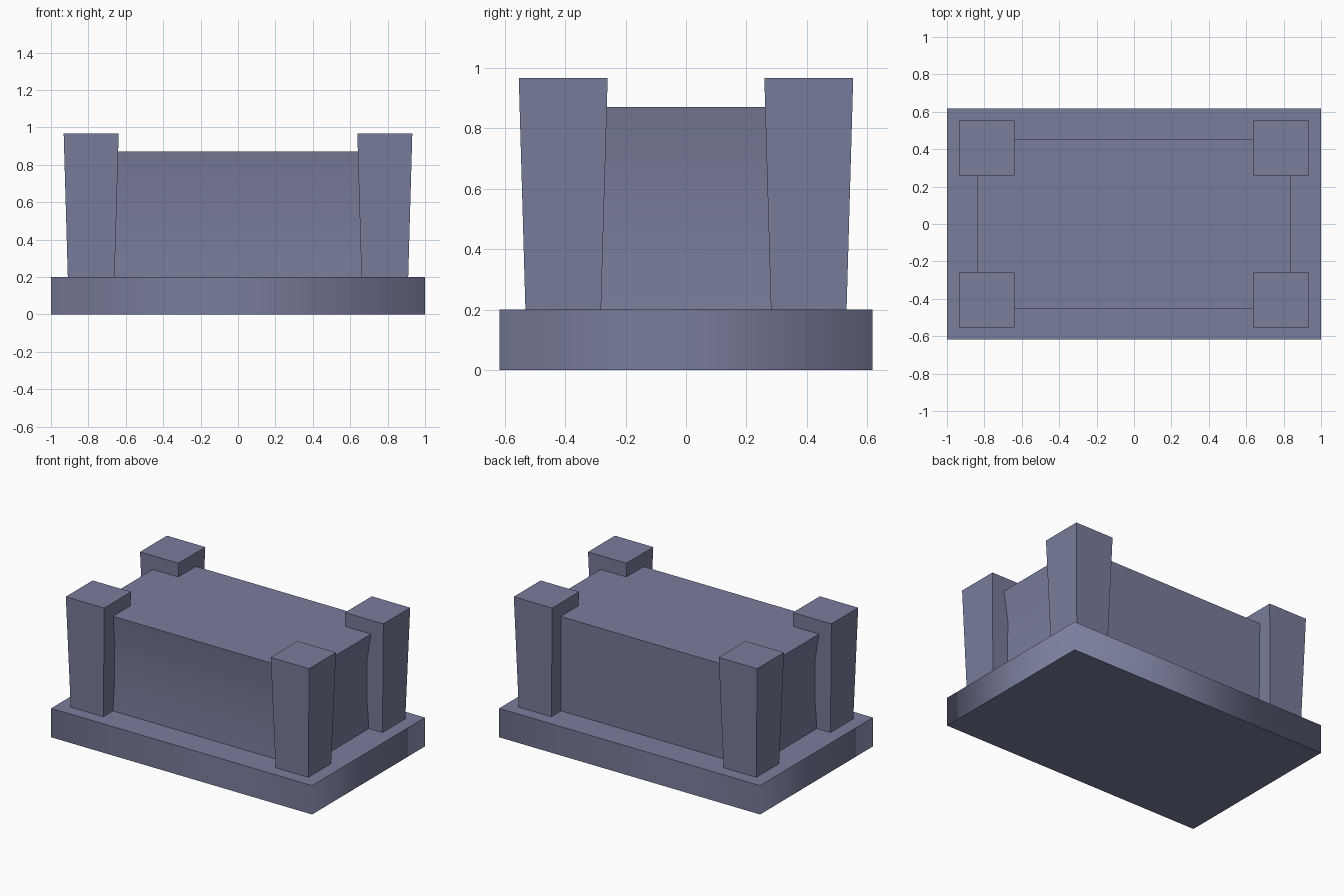
import bpy, bmesh

if "Cube" in bpy.data.objects:
    bpy.data.objects.remove(bpy.data.objects["Cube"])

slate = bpy.data.materials.new("slate_blue_grey")
slate.diffuse_color = (0.19, 0.205, 0.33, 1.0)
slate.use_nodes = True
slate.node_tree.nodes["Principled BSDF"].inputs["Base Color"].default_value = slate.diffuse_color


def stack(name, rings):
    """Closed solid from rectangular rings (z, x0, x1, y0, y1)."""
    bm = bmesh.new()
    loops = [[bm.verts.new(p) for p in ((x0, y0, z), (x1, y0, z), (x1, y1, z), (x0, y1, z))]
             for z, x0, x1, y0, y1 in rings]
    bm.faces.new(loops[0][::-1])
    bm.faces.new(loops[-1])
    for low, high in zip(loops, loops[1:]):
        for i in range(4):
            j = (i + 1) % 4
            bm.faces.new((low[i], low[j], high[j], high[i]))
    bmesh.ops.recalc_face_normals(bm, faces=bm.faces)
    mesh = bpy.data.meshes.new(name)
    bm.to_mesh(mesh)
    bm.free()
    mesh.materials.append(slate)
    obj = bpy.data.objects.new(name, mesh)
    bpy.context.collection.objects.link(obj)
    return obj


# Base slab: sides shaded as one band, top and bottom rims crisp
base = stack("base_slab", [(0, -1, 1, -0.617, 0.617), (0.2, -1, 1, -0.617, 0.617)])
for p in base.data.polygons:
    p.use_smooth = True
for e in base.data.edges:
    a, b = (base.data.vertices[v].co.z for v in e.vertices)
    e.use_edge_sharp = abs(a - b) < 1e-5

# Body block: slight flare, shallow waist on the front and ends, plain back
body = stack("body_block", [
    (0.20, -0.806, 0.806, -0.425, 0.424),
    (0.39, -0.796, 0.796, -0.418, 0.432),
    (0.67, -0.800, 0.800, -0.425, 0.445),
    (0.87, -0.836, 0.836, -0.451, 0.454),
])
bpy.context.view_layer.objects.active = body
body.select_set(True)
bpy.ops.object.shade_smooth_by_angle(angle=0.6)
body.select_set(False)

# Corner posts, widening upward
for sx, side in ((-1, "left"), (1, "right")):
    for sy, end in ((-1, "front"), (1, "back")):
        rings = []
        for z, r in ((0.2, 0.125), (0.967, 0.147)):
            cx, cy = sx * 0.785, sy * 0.406
            rings.append((z, cx - r, cx + r, cy - r, cy + r))
        stack(f"{end}_{side}_post", rings)
